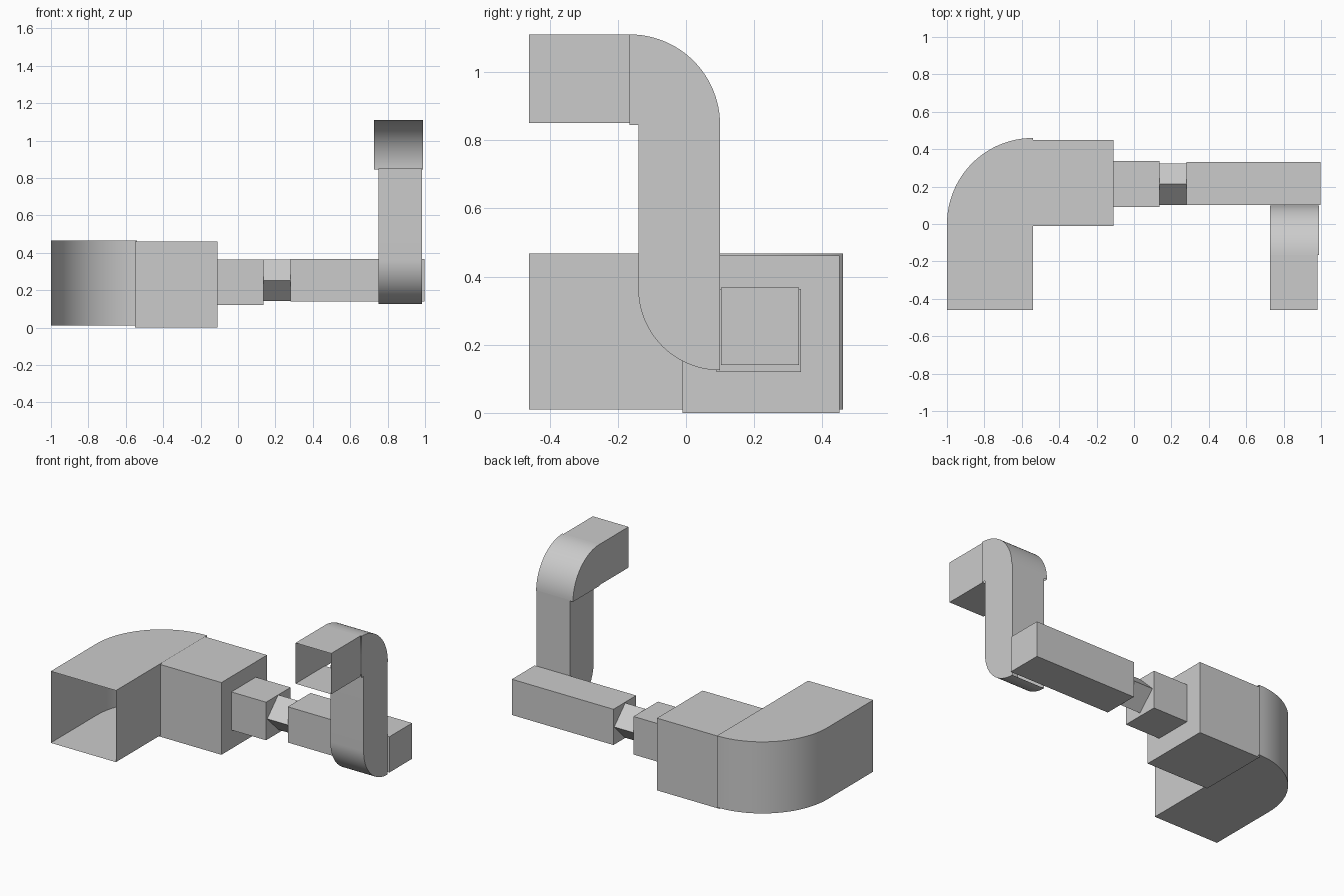
import bpy, bmesh, math

if "Cube" in bpy.data.objects:
    bpy.data.objects.remove(bpy.data.objects["Cube"])


def finish(name, bm):
    me = bpy.data.meshes.new(name)
    bm.to_mesh(me)
    bm.free()
    ob = bpy.data.objects.new(name, me)
    bpy.context.collection.objects.link(ob)
    return ob


def box(name, lo, hi, open_sides=()):
    """Box between two corners; open_sides lists (axis, sign) of omitted faces."""
    bm = bmesh.new()
    bmesh.ops.create_cube(bm, size=1)
    drop = [f for f in bm.faces for a, s in open_sides if f.normal[a] * s > 0.9]
    bmesh.ops.delete(bm, geom=drop, context='FACES')
    for v in bm.verts:
        v.co = [(l + h) / 2 + c * (h - l) for l, h, c in zip(lo, hi, v.co)]
    return finish(name, bm)


def arc(cu, cv, r, a0, a1, n=24):
    return [(cu + r * math.cos(math.radians(a0 + (a1 - a0) * i / n)),
             cv + r * math.sin(math.radians(a0 + (a1 - a0) * i / n)))
            for i in range(n + 1)]


def elbow(name, outline, gaps, place, d0, d1):
    """Extrude an outline into a thin hollow duct; wall edges in gaps stay open."""
    bm = bmesh.new()
    a = [bm.verts.new(place(u, v, d0)) for u, v in outline]
    b = [bm.verts.new(place(u, v, d1)) for u, v in outline]
    n = len(outline)
    bm.faces.new(a[::-1])
    bm.faces.new(b)
    for i in range(n):
        if i not in [g % n for g in gaps]:
            j = (i + 1) % n
            bm.faces.new((a[i], a[j], b[j], b[i]))
    ob = finish(name, bm)
    bpy.ops.object.select_all(action='DESELECT')
    ob.select_set(True)
    bpy.context.view_layer.objects.active = ob
    bpy.ops.object.shade_smooth_by_angle(angle=math.radians(30))


def flat(u, v, d):
    return (u, v, d)


def upright(u, v, d):
    return (d, u, v)


# Large open elbow and the square duct joined to it
elbow("large_elbow",
      [(-0.54, 0), (-0.54, -0.46), (-1, -0.46)] + arc(-0.54, 0, 0.46, 180, 90),
      (1, -1), flat, 0.01, 0.467)
box("large_duct", (-0.55, -0.01, 0), (-0.11, 0.45, 0.461))

# Narrow collar, diamond coupling and long thin duct
box("collar", (-0.11, 0.09, 0.12), (0.135, 0.337, 0.363))
s = 0.0785
coupling = box("coupling", (-0.0725, -s, -s), (0.0725, s, s))
coupling.rotation_euler.x = math.radians(45)
coupling.location = (0.2075, 0.213, 0.252)
box("thin_duct", (0.28, 0.102, 0.14), (0.997, 0.332, 0.368))

# Rising duct with a rounded lower bend
elbow("rising_duct",
      [(0.1, 0.365), (0.1, 0.85), (-0.14, 0.85)] + arc(0.1, 0.365, 0.24, 180, 270),
      (1, -1), upright, 0.75, 0.985)

# Upper bend and its open outlet
elbow("upper_bend",
      [(-0.165, 0.845)] + arc(-0.165, 0.845, 0.265, 0, 90),
      (0, -1), upright, 0.728, 0.988)
box("outlet", (0.728, -0.46, 0.85), (0.98, -0.165, 1.11), ((1, 1), (1, -1)))
